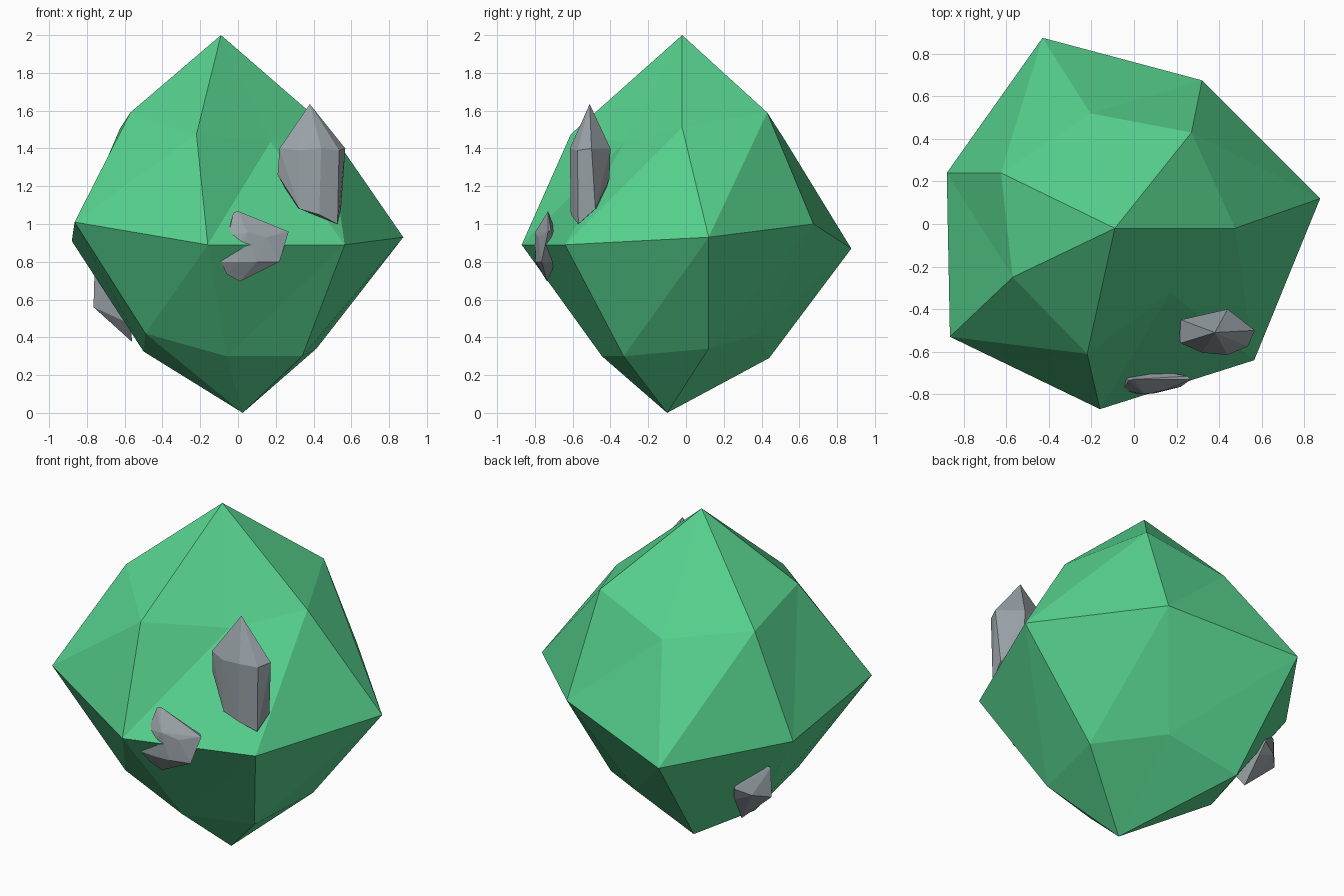
import bpy, bmesh

if "Cube" in bpy.data.objects:
    bpy.data.objects.remove(bpy.data.objects["Cube"])


def material(name, color):
    m = bpy.data.materials.new(name)
    m.diffuse_color = (*color, 1)
    m.use_nodes = True
    m.node_tree.nodes["Principled BSDF"].inputs["Base Color"].default_value = m.diffuse_color
    return m


GREEN = material("leaf_green", (0.092, 0.63, 0.265))
GREY = material("stone_grey", (0.32, 0.36, 0.387))


def finish(name, bm, mat):
    bmesh.ops.recalc_face_normals(bm, faces=bm.faces)
    mesh = bpy.data.meshes.new(name)
    bm.to_mesh(mesh)
    bm.free()
    mesh.materials.append(mat)
    obj = bpy.data.objects.new(name, mesh)
    bpy.context.collection.objects.link(obj)


def faceted_body(name, bottom, rings, top, mat):
    """Stack of rings with triangulated bands and pointed ends."""
    bm = bmesh.new()
    loops = [[bm.verts.new(p) for p in ring] for ring in rings]
    low, high = bm.verts.new(bottom), bm.verts.new(top)
    n = len(rings[0])
    for i in range(n):
        j = (i + 1) % n
        bm.faces.new((low, loops[0][j], loops[0][i]))
        bm.faces.new((high, loops[-1][i], loops[-1][j]))
        for a, b in zip(loops, loops[1:]):
            bm.faces.new((a[i], a[j], b[j]))
            bm.faces.new((a[i], b[j], b[i]))
    finish(name, bm, mat)


def chipped_stone(name, points, mat):
    """Convex faceted stone wrapped around its corner points."""
    bm = bmesh.new()
    for p in points:
        bm.verts.new(p)
    bmesh.ops.convex_hull(bm, input=bm.verts[:])
    loose = [v for v in bm.verts if not v.link_faces]
    bmesh.ops.delete(bm, geom=loose, context='VERTS')
    finish(name, bm, mat)


# Bush body: seven-sided irregular rings
lower = [(-.49, -.37, .42), (-.06, -.445, .30), (.34, -.33, .30), (.415, .12, .34),
         (.07, .378, .415), (-.36, .44, .29), (-.50, .06, .325)]
middle = [(-.865, -.53, 1.01), (-.16, -.87, .89), (.565, -.64, .89), (.875, .12, .93),
          (.32, .675, 1.0), (-.43, .875, .87), (-.88, .24, .91)]
upper = [(-.57, -.25, 1.59), (-.22, -.61, 1.475), (.172, -.324, 1.435), (.475, -.02, 1.51),
         (.27, .43, 1.59), (-.205, .52, 1.45), (-.625, .24, 1.505)]
faceted_body("bush_body", (.025, -.10, 0), [lower, middle, upper], (-.09, -.02, 2), GREEN)

# Tall pointed stone on the front right
chipped_stone("tall_stone", [
    (.38, -.51, 1.635),
    (.22, -.56, 1.40), (.32, -.605, 1.39), (.44, -.615, 1.40), (.535, -.575, 1.39),
    (.568, -.50, 1.40), (.44, -.40, 1.40), (.22, -.45, 1.40),
    (.21, -.54, 1.26), (.325, -.60, 1.08), (.43, -.61, 1.05), (.527, -.57, 1.0),
    (.545, -.48, 1.08), (.44, -.405, 1.24), (.30, -.45, 1.10)], GREY)

# Thin stone half sunk into the front edge
chipped_stone("front_stone", [
    (0, -.73, 1.068), (-.025, -.735, 1.06),
    (-.05, -.78, .94), (.05, -.80, .955), (.15, -.78, .93), (.268, -.73, .96),
    (.25, -.715, .965), (.12, -.69, .96), (-.05, -.71, .96),
    (-.09, -.79, .80), (0, -.80, .80), (.10, -.795, .80), (.22, -.765, .80),
    (.15, -.69, .80), (-.05, -.69, .80),
    (-.06, -.755, .735), (.01, -.735, .695)], GREY)

# Small stone low on the back left
chipped_stone("back_stone", [
    (-.76, .278, .735), (-.70, .30, .755), (-.60, .30, .74), (-.65, .20, .72),
    (-.765, .28, .56), (-.69, .36, .58), (-.60, .40, .61), (-.58, .37, .53),
    (-.60, .22, .55), (-.57, .19, .47), (-.56, .27, .375)], GREY)
